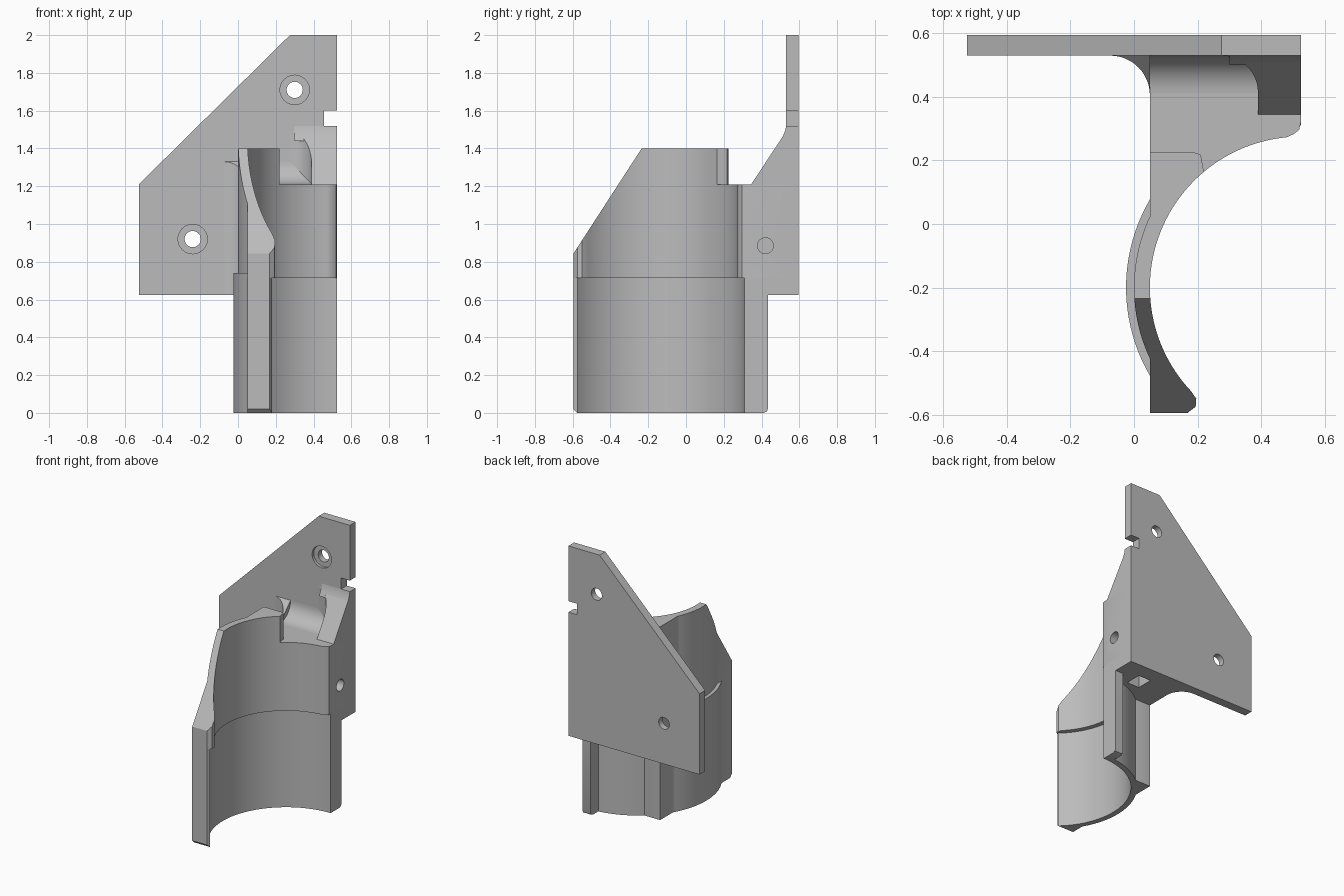
import bpy, bmesh
from math import cos, sin, acos, radians, degrees

cube = bpy.data.objects.get("Cube")
if cube:
    bpy.data.objects.remove(cube, do_unlink=True)

grey = bpy.data.materials.new("plain grey")
grey.use_nodes = True
COLOUR = (0.5, 0.5, 0.5, 1)
grey.diffuse_color = COLOUR
grey.node_tree.nodes["Principled BSDF"].inputs["Base Color"].default_value = COLOUR

CX, CY = 0.525, -0.2          # axis of the round shell
EDGE = 0.05                   # flat left side of the body
FRONT, BACK = 0.53, 0.595     # faces of the mounting plate


def arc(cx, cy, r, a0, a1, n=32):
    angles = [radians(a0 + (a1 - a0) * i / n) for i in range(n + 1)]
    return [(cx + r * cos(a), cy + r * sin(a)) for a in angles]


def angle_at(x, r):
    """Angle on the rear half of the shell circle at a given x."""
    return degrees(acos((x - CX) / r))


def prism(name, points, axis, low, high, clips=()):
    """Extrude an outline along an axis, then trim it with planes."""
    place = {"x": lambda u, v, w: (w, u, v),
             "y": lambda u, v, w: (u, w, v),
             "z": lambda u, v, w: (u, v, w)}[axis]
    bm = bmesh.new()
    face = bm.faces.new([bm.verts.new(place(u, v, low)) for u, v in points])
    top = bmesh.ops.extrude_face_region(bm, geom=[face])["geom"]
    shift = [b - a for a, b in zip(place(0, 0, low), place(0, 0, high))]
    bmesh.ops.translate(bm, vec=shift, verts=[g for g in top if isinstance(g, bmesh.types.BMVert)])
    for point, normal in clips:
        geom = bm.verts[:] + bm.edges[:] + bm.faces[:]
        bmesh.ops.bisect_plane(bm, geom=geom, plane_co=point, plane_no=normal, clear_outer=True)
        bmesh.ops.holes_fill(bm, edges=[e for e in bm.edges if e.is_boundary])
    bmesh.ops.recalc_face_normals(bm, faces=bm.faces)
    mesh = bpy.data.meshes.new(name)
    bm.to_mesh(mesh)
    bm.free()
    mesh.materials.append(grey)
    obj = bpy.data.objects.new(name, mesh)
    bpy.context.collection.objects.link(obj)
    return obj


def activate(obj):
    bpy.ops.object.select_all(action="DESELECT")
    obj.select_set(True)
    bpy.context.view_layer.objects.active = obj


def cut(targets, cutter):
    cutter.hide_render = True
    for obj in targets:
        activate(obj)
        mod = obj.modifiers.new("cut", "BOOLEAN")
        mod.operation, mod.solver, mod.object = "DIFFERENCE", "EXACT", cutter
        bpy.ops.object.modifier_apply(modifier=mod.name)
    bpy.data.objects.remove(cutter, do_unlink=True)


def shell_plan(inner, outer):
    """Curved wall with a flat front flange and a rear tab."""
    a = angle_at(EDGE, outer)
    pts = arc(CX, CY, outer, 360 - a, a)
    pts += [(EDGE, 0.225), (0.19, 0.225), (0.21, 0.218)]
    pts += arc(CX, CY, inner, angle_at(0.22, inner), 360 - angle_at(0.18, inner), 48)
    tip = pts[-1][1] - 0.003
    pts += [p for p in [(0.196, -0.55), (0.194, -0.575), (0.168, -0.595)] if p[1] < tip]
    return pts + [(EDGE, -0.595)]


def ring(inner, outer, a0, a1):
    return arc(CX, CY, outer, a0, a1) + arc(CX, CY, inner, a1, a0)


# Mounting plate with notch and two counterbored screw holes
plate = prism("mounting_plate",
              [(-0.525, 0.625), (-0.525, 1.21), (0.275, 2), (0.525, 2), (0.525, 1.6),
               (0.455, 1.6), (0.455, 1.52), (0.525, 1.52), (0.525, 0.625)],
              "y", FRONT, BACK)
for x, z in [(0.3, 1.71), (-0.24, 0.92)]:
    cut([plate], prism("counterbore", arc(x, z, 0.078, 0, 345, 23), "y", 0.5, 0.55))
    cut([plate], prism("screw_hole", arc(x, z, 0.043, 0, 345, 23), "y", 0.5, 0.65))

# Curved shell: sloped upper part, wider lower part and its outer lip
prism("upper_shell", shell_plan(0.475, 0.525), "z", 0.715, 1.4,
      [((0, -0.595, 0.845), (0, -0.555, 0.36))])
prism("lower_shell", shell_plan(0.51, 0.55), "z", 0, 0.715,
      [((0, -0.595, 0.02), (0, -1, -1))])
lip = angle_at(EDGE, 0.55)
prism("shell_lip", ring(0.5, 0.55, 360 - lip, lip), "z", 0.715, 0.74)
prism("lower_rear_shell", ring(0.51, 0.55, angle_at(0.1, 0.55), 90), "z", 0, 0.715)

# Block joining the shell to the plate, with a rounded front edge
end = angle_at(0.48, 0.475)
block = prism("joining_block",
              [(EDGE, FRONT), (EDGE, 0.15)]
              + arc(CX, CY, 0.475, angle_at(0.2, 0.475), end)
              + [(0.503, 0.283), (0.52, 0.297), (0.525, 0.32), (0.525, FRONT)],
              "z", 0.715, 1.21)
base = prism("block_base",
             [(EDGE, FRONT), (EDGE, 0.15)]
             + arc(CX, CY, 0.53, angle_at(0.15, 0.53), 90) + [(0.525, FRONT)],
             "z", 0.625, 0.715)
cut([block, base], prism("nut_slot", [(0.26, 0.36), (0.36, 0.36), (0.36, 0.48), (0.26, 0.48)],
                         "z", 0.6, 0.95))
cut([block], prism("bolt_hole", arc(0.42, 0.885, 0.042, 0, 345, 23), "x", 0.12, 0.6))

# Rear flange below the block
prism("rear_flange",
      [(0.32, 0), (0.41, 0), (0.428, 0.007), (0.435, 0.025), (0.435, 0.64), (0.32, 0.64)],
      "x", 0.46, 0.525)

# Concave fillets where the block meets the plate
prism("side_fillet", [(EDGE, FRONT)] + arc(-0.075, 0.405, 0.125, 0, 90, 12),
      "z", 0.625, 1.33, [((0, 0.41, 1.21), (0, -1, 1))])
prism("floor_fillet", [(FRONT, 1.21)] + arc(0.41, 1.33, 0.12, -90, 0, 12),
      "x", EDGE, 0.4)

# Sloped gusset in the upper corner, flaring into the plate
prism("gusset",
      [(0.525, FRONT), (0.525, 0.345), (0.39, 0.345)]
      + arc(0.275, 0.415, 0.115, 0, 90, 12),
      "z", 1.2, 1.52, [((0, 0.345, 1.21), (0, -0.25, 0.165))])
prism("gusset_tip", [(0.5, 1.44), (0.515, 1.47), (0.526, 1.497), (FRONT, 1.52), (FRONT, 1.44)],
      "x", 0.3, 0.525)

for obj in bpy.context.collection.objects:
    if obj.type == "MESH" and grey.name in obj.data.materials:
        activate(obj)
        bpy.ops.object.shade_smooth_by_angle(angle=radians(30))
